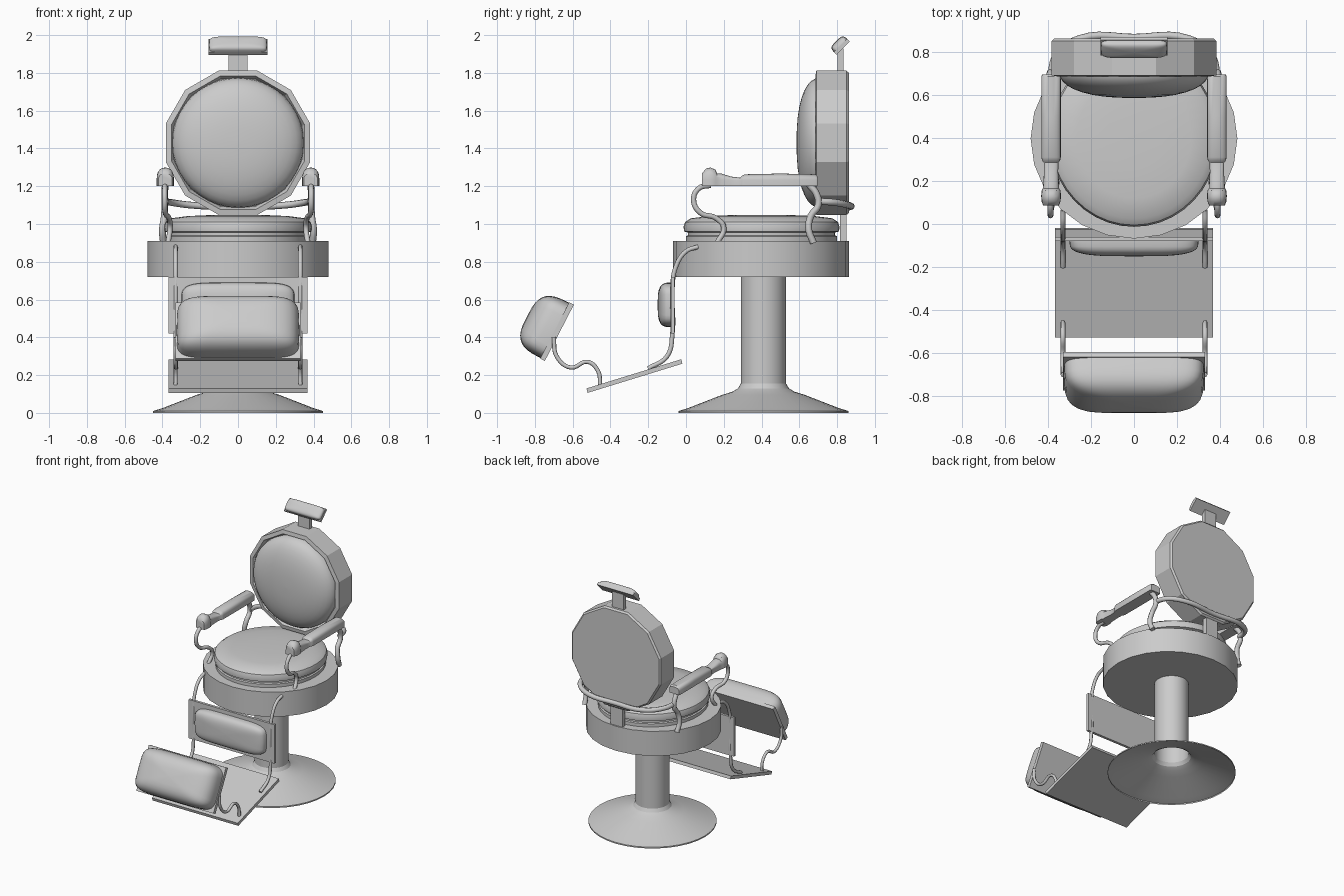
import bpy, bmesh, math
from mathutils import Matrix

if "Cube" in bpy.data.objects:
    bpy.data.objects.remove(bpy.data.objects["Cube"])

def place(loc=(0, 0, 0), rx=0, scale=(1, 1, 1)):
    return Matrix.Translation(loc) @ Matrix.Rotation(math.radians(rx), 4, 'X') @ Matrix.Diagonal((*scale, 1))

def finish(name, bm, mat, smooth=35):
    bmesh.ops.remove_doubles(bm, verts=bm.verts, dist=1e-5)
    bmesh.ops.transform(bm, matrix=mat, verts=bm.verts)
    bmesh.ops.recalc_face_normals(bm, faces=bm.faces)
    me = bpy.data.meshes.new(name)
    bm.to_mesh(me)
    bm.free()
    ob = bpy.data.objects.new(name, me)
    bpy.context.collection.objects.link(ob)
    if smooth:
        bpy.ops.object.select_all(action='DESELECT')
        ob.select_set(True)
        bpy.context.view_layer.objects.active = ob
        bpy.ops.object.shade_smooth_by_angle(angle=math.radians(smooth))
    return ob

def skin(bm, rings, closed=True):
    vs = [[bm.verts.new(p) for p in r] for r in rings]
    n = len(vs[0])
    for a, b in zip(vs, vs[1:]):
        for i in range(n if closed else n - 1):
            j = (i + 1) % n
            bm.faces.new((a[i], a[j], b[j], b[i]))
    return vs

def lathe(name, profile, n, mat, phase=0, smooth=35):
    bm = bmesh.new()
    ang = [phase + i * math.tau / n for i in range(n)]
    vs = skin(bm, [[(r * math.cos(a), r * math.sin(a), z) for a in ang] for r, z in profile if r > 0])
    if profile[0][0] == 0:
        bm.faces.new(vs[0])
    if profile[-1][0] == 0:
        bm.faces.new(vs[-1])
    return finish(name, bm, mat, smooth)

def pad(name, w, h, d, corner, bulge, mat, n=40, rings=9):
    """Domed cushion: superellipse outline, half sizes w and h, depth d."""
    bm = bmesh.new()
    def pw(v, e):
        return math.copysign(abs(v) ** e, v)
    rows = []
    for k in range(rings + 1):
        t = k / rings * math.pi / 2
        s, z = max(math.cos(t), 0) ** bulge, d * math.sin(t) ** bulge
        s = max(s, 0.01)
        rows.append([(w * s * pw(math.cos(i * math.tau / n), corner),
                      h * s * pw(math.sin(i * math.tau / n), corner), z) for i in range(n)])
    vs = skin(bm, rows)
    bm.faces.new(vs[0])
    bm.faces.new(vs[-1])
    return finish(name, bm, mat, 50)

def box(name, size, loc, rx=0):
    bm = bmesh.new()
    bmesh.ops.create_cube(bm, size=1)
    return finish(name, bm, place(loc, rx, size), 0)

def tube(name, pts, r):
    cu = bpy.data.curves.new(name, 'CURVE')
    cu.dimensions = '3D'
    cu.bevel_depth, cu.bevel_resolution, cu.resolution_u = r, 2, 6
    cu.use_fill_caps = True
    sp = cu.splines.new('BEZIER')
    sp.bezier_points.add(len(pts) - 1)
    for b, p in zip(sp.bezier_points, pts):
        b.co = p
        b.handle_left_type = b.handle_right_type = 'AUTO'
    ob = bpy.data.objects.new(name, cu)
    bpy.context.collection.objects.link(ob)
    bpy.ops.object.select_all(action='DESELECT')
    ob.select_set(True)
    bpy.context.view_layer.objects.active = ob
    bpy.ops.object.convert(target='MESH')
    bpy.ops.object.shade_smooth_by_angle(angle=math.radians(50))

# Hollow flared base with column
lathe("pedestal_base", [(.45, 0), (.45, .01), (.40, .025), (.22, .095), (.165, .112), (.135, .13), (.12, .155), (.12, .72)],
      36, place((0, .41, 0)), smooth=25)

# Seat drum and layered cushion
lathe("seat_drum", [(0, .72), (.48, .72), (.48, .91), (0, .91)], 24, place((0, .397, 0), 0, (1, .968, 1)))
lathe("seat_cushion", [(0, .905), (.40, .905), (.40, .935), (.39, .94), (.39, .955), (.41, .96), (.413, .985),
                       (.405, 1.01), (.375, 1.03), (.28, 1.042), (.14, 1.048), (0, 1.05)],
      40, place((0, .4, 0), 0, (.95, 1, 1)))

# Twelve-sided back with recessed front and round cushion
R = .382 / math.cos(math.pi / 12)
lathe("back_frame", [(0, -.862), (R - .012, -.862), (R, -.85), (R, -.69), (R - .03, -.685), (R - .045, -.715), (0, -.715)],
      12, place((0, 0, 1.43), 90), math.pi / 12, 0)
pad("back_cushion", .35, .345, .13, 1, .85, place((0, .715, 1.43), 90))
box("back_support", (.10, .035, .24), (0, .832, 1.0))

# Headrest
box("headrest_post", (.10, .03, .16), (0, .818, 1.85))
box("headrest_plate", (.31, .10, .02), (0, .825, 1.938), 45)
pad("headrest_pad", .153, .049, .033, .3, .6, place((0, .818, 1.945), 45))

# Rail wrapping behind the back
tube("back_rail", [(-.385, .69, 1.12), (-.36, .78, 1.115), (-.25, .86, 1.10), (0, .865, 1.09),
                   (.25, .86, 1.10), (.36, .78, 1.115), (.385, .69, 1.12)], .018)

# Armrests: lofted along y as (y, half width, crown height)
arm = [(.695, .04, .02), (.685, .045, .03), (.50, .045, .034), (.31, .045, .03), (.295, .042, .022), (.285, .034, .012),
       (.24, .033, .018), (.19, .036, .033), (.165, .038, .035), (.155, .044, .055), (.13, .046, .066),
       (.105, .044, .06), (.085, .036, .035)]
for s, side in ((-1, "left"), (1, "right")):
    bm = bmesh.new()
    rows = []
    for y, w, h in arm:
        arc = [(w * math.cos(a * math.pi / 10), y, h * math.sin(a * math.pi / 10) ** .7 if 0 < a < 10 else 0) for a in range(11)]
        rows.append([(w, y, -.033)] + arc + [(-w, y, -.033)])
    vs = skin(bm, rows)
    bm.faces.new(vs[0])
    bm.faces.new(vs[-1])
    finish(side + "_armrest", bm, place((s * .385, 0, 1.233)), 40)

    # Scrolled arm supports
    tube(side + "_arm_front_support", [(s * .385, .13, 1.205), (s * .388, .07, 1.19), (s * .388, .04, 1.13), (s * .385, .075, 1.06),
                                       (s * .365, .16, 1.03), (s * .36, .20, .98), (s * .37, .165, .90)], .014)
    tube(side + "_arm_back_support", [(s * .385, .65, 1.21), (s * .388, .69, 1.16), (s * .388, .70, 1.10),
                                      (s * .39, .66, 1.04), (s * .40, .65, .97), (s * .395, .675, .90)], .018)

    # Leg panel hangers and foot pillow brackets
    tube(side + "_leg_hanger", [(s * .33, .065, .88), (s * .33, 0, .855), (s * .33, -.055, .77), (s * .33, -.072, .66),
                                (s * .33, -.072, .42), (s * .33, -.10, .30), (s * .33, -.20, .235)], .012)
    tube(side + "_foot_bracket", [(s * .33, -.70, .40), (s * .33, -.685, .30), (s * .33, -.61, .24), (s * .33, -.52, .27),
                                  (s * .33, -.465, .22), (s * .33, -.455, .14)], .011)

# Leg panel, sloping footplate and upholstered foot pillow
box("leg_panel", (.735, .02, .30), (0, -.07, .57))
pad("leg_panel_cushion", .30, .118, .07, .4, .6, place((0, -.08, .572), 90))
box("footplate", (.735, .525, .024), (0, -.273, .195), 17.1)
box("foot_pillow_plate", (.66, .335, .028), (0, -.683, .43), 62.7)
pad("foot_pillow", .325, .165, .168, .35, .62, place((0, -.692, .435), 62.7))
